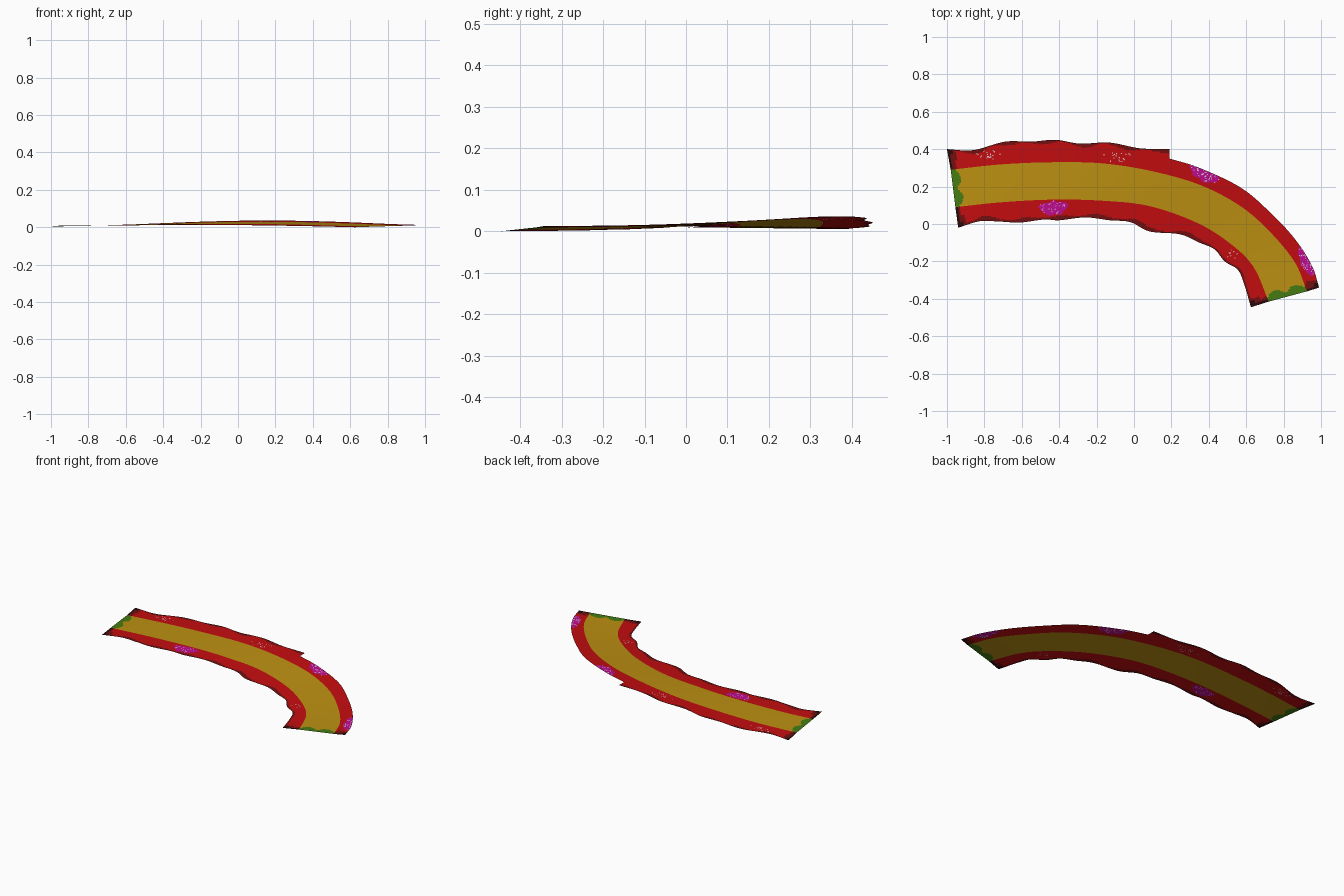
import bpy, math, random
from mathutils import Vector, Matrix

random.seed(4)
if "Cube" in bpy.data.objects:
    bpy.data.objects.remove(bpy.data.objects["Cube"], do_unlink=True)

COLOURS = {
    "red": (0.55, 0.004, 0.005),
    "ochre": (0.51, 0.28, 0.006),
    "dark_red": (0.17, 0.005, 0.005),
    "near_black": (0.025, 0.003, 0.003),
    "green": (0.06, 0.2, 0.006),
    "magenta": (0.53, 0.004, 0.28),
    "pale_speck": (0.75, 0.6, 0.75),
}
NAMES = list(COLOURS)


def material(name, colour):
    mat = bpy.data.materials.new(name)
    mat.use_nodes = True
    mat.diffuse_color = (*colour, 1)
    bsdf = mat.node_tree.nodes["Principled BSDF"]
    bsdf.inputs["Base Color"].default_value = (*colour, 1)
    bsdf.inputs["Roughness"].default_value = 0.8
    return mat


MATERIALS = [material(n, c) for n, c in COLOURS.items()]


def smooth_path(points, count):
    """Catmull-Rom curve through the points, evenly resampled by length."""
    p = [Vector(q) for q in points]
    p = [2 * p[0] - p[1]] + p + [2 * p[-1] - p[-2]]
    dense = []
    for a, b, c, d in zip(p, p[1:], p[2:], p[3:]):
        for k in range(20):
            t = k / 20
            dense.append(0.5 * (2 * b + (c - a) * t + (2 * a - 5 * b + 4 * c - d) * t**2
                                + (3 * b - a - 3 * c + d) * t**3))
    dense.append(p[-2])
    run = [0.0]
    for a, b in zip(dense, dense[1:]):
        run.append(run[-1] + (b - a).length)
    out, j = [], 0
    for i in range(count):
        want = run[-1] * i / (count - 1)
        while j < len(run) - 2 and run[j + 1] < want:
            j += 1
        out.append(dense[j].lerp(dense[j + 1], (want - run[j]) / (run[j + 1] - run[j])))
    return out


# Plan outlines: the outer edge has a step where the wavy border stops
COLS, STEP = 400, 212
outer = smooth_path([(-1, .4), (-.86, .395), (-.69, .44), (-.55, .44), (-.42, .45), (-.29, .43),
                     (-.13, .435), (.03, .405), (.19, .4)], STEP)
outer += smooth_path([(.19, .35), (.35, .3), (.57, .195), (.73, .06), (.86, -.08),
                      (.95, -.22), (.99, -.34)], COLS - STEP)
lane_outer = smooth_path([(-.98, .29), (-.72, .318), (-.45, .33), (-.18, .325), (.085, .285),
                          (.35, .21), (.57, .095), (.73, -.045), (.86, -.205), (.925, -.36)], COLS)
lane_inner = smooth_path([(-.955, .09), (-.72, .115), (-.45, .13), (-.18, .125), (.085, .095),
                          (.35, 0), (.54, -.125), (.645, -.24), (.72, -.415)], COLS)
inner = smooth_path([(-.94, -.02), (-.825, .015), (-.72, .013), (-.61, .008), (-.48, .024),
                     (-.4, .02), (-.26, .035), (-.13, .02), (-.02, .01), (.085, -.04),
                     (.245, -.055), (.35, -.1), (.43, -.135), (.485, -.2), (.555, -.245),
                     (.59, -.325), (.625, -.445)], COLS)


def height(u, v):
    """Gently banked hump: u runs along the strip, v from outer to inner edge."""
    hump = math.sin(math.pi * u) ** 2
    outside = .005 + .008 * u + .027 * hump
    inside = .01 * (1 - u) + .007 * hump
    return outside + (inside - outside) * v


def strip(name, side_a, side_b, v_a, v_b, rows, rule):
    """Ruled sheet between two paths, with a colour rule for its faces."""
    verts, faces = [], []
    for r in range(rows + 1):
        f = r / rows
        for i in range(COLS):
            p = side_a[i].lerp(side_b[i], f)
            verts.append((p.x, p.y, height(i / (COLS - 1), v_a + (v_b - v_a) * f)))
    for r in range(rows):
        for i in range(COLS - 1):
            k = r * COLS + i
            faces.append((k, k + COLS, k + COLS + 1, k + 1))
    mesh = bpy.data.meshes.new(name)
    mesh.from_pydata(verts, [], faces)
    for mat in MATERIALS:
        mesh.materials.append(mat)
    for poly in mesh.polygons:
        r, i = divmod(poly.index, COLS - 1)
        f = (r + .5) / rows
        c = poly.center.xy
        ends = [(c - side_a[e].lerp(side_b[e], f)).length for e in (0, -1)]
        poly.material_index = NAMES.index(rule(c, i, f, ends))
        poly.use_smooth = True
    obj = bpy.data.objects.new(name, mesh)
    bpy.context.collection.objects.link(obj)
    return obj


# Painted patches: centre, half sizes, turn in degrees
PATCHES = [((-.43, .085), (.075, .037), 5), ((.37, .275), (.09, .04), -33),
           ((.92, -.18), (.1, .035), -76)]
SPECKLED = [((-.78, .375), (.07, .03), 0), ((-.09, .36), (.07, .03), 0),
            ((.525, -.165), (.03, .03), 0)]


def inside(c, spot):
    centre, size, turn = spot
    d = Matrix.Rotation(-math.radians(turn), 2) @ (c - Vector(centre))
    ripple = 1 + .12 * math.sin(5 * math.atan2(d.y, d.x))
    return math.hypot(d.x / size[0], d.y / size[1]) < ripple


def border_colour(c, edge_gap, edge_width, ends):
    end = min(ends)
    wobble = .008 * math.sin(c.x * 31 + c.y * 23)
    if end < .012 or (end < .03 and edge_gap < .025):
        return "near_black"
    if any(inside(c, s) for s in PATCHES):
        return "pale_speck" if random.random() < .12 else "magenta"
    if end < .05 + wobble - .02 * (edge_gap > .06) or edge_gap < edge_width + wobble:
        return "dark_red"
    if any(inside(c, s) for s in SPECKLED) and random.random() < .1:
        return "pale_speck"
    return "red"


def outer_rule(c, i, f, ends):
    return border_colour(c, (c - outer[i]).length, .014 if i < STEP else -.01, ends)


def inner_rule(c, i, f, ends):
    return border_colour(c, (c - inner[i]).length, .018, ends)


def lane_rule(c, i, f, ends):
    scallop = .02 + .03 * abs(math.sin(2 * math.pi * f))
    return "green" if min(ends) < scallop else "ochre"


strip("outer_border", outer, lane_outer, 0, .27, 18, outer_rule)
strip("centre_lane", lane_outer, lane_inner, .27, .73, 16, lane_rule)
strip("inner_border", lane_inner, inner, .73, 1, 18, inner_rule)
